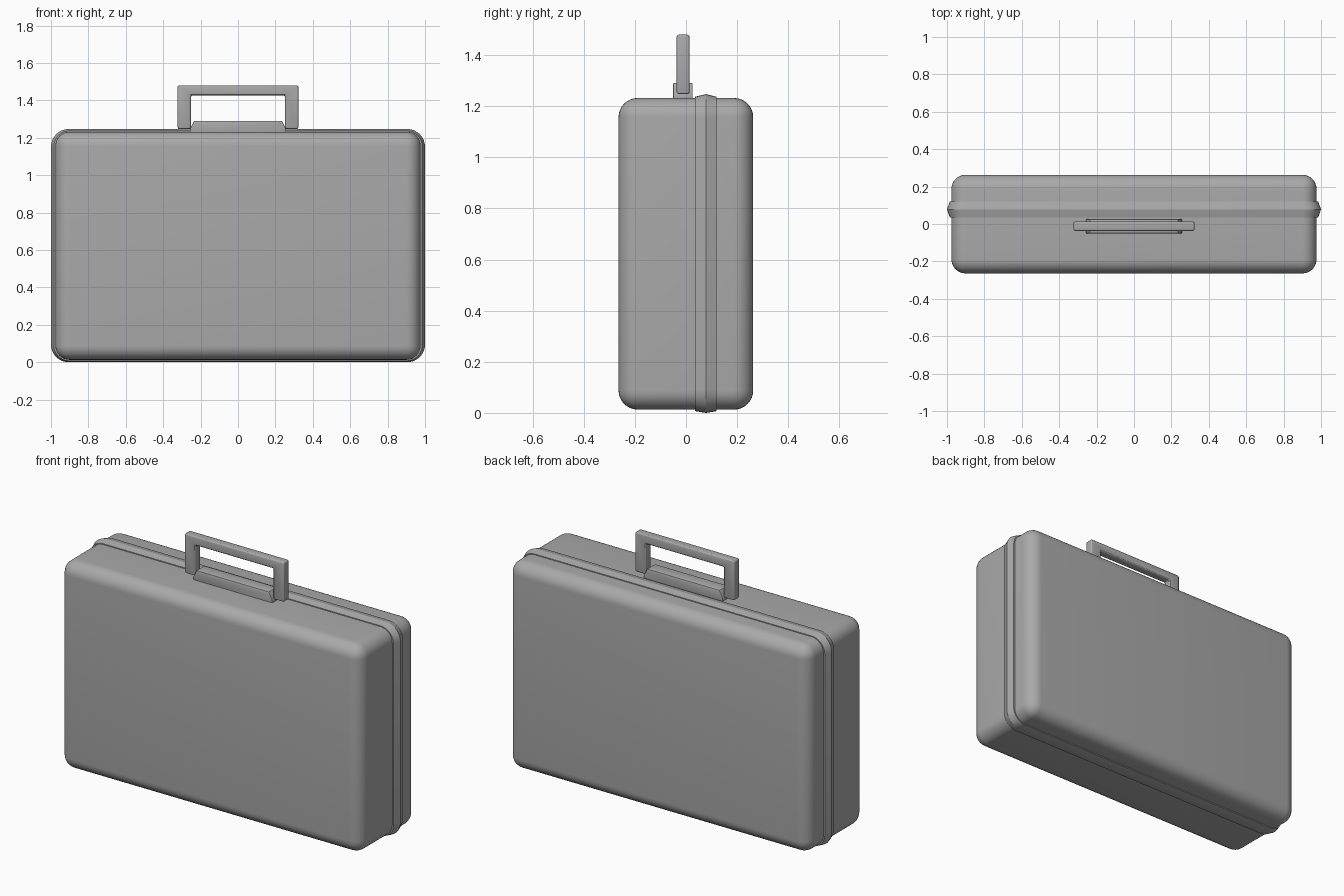
import bpy, bmesh, math

cube = bpy.data.objects.get("Cube")
if cube:
    bpy.data.objects.remove(cube, do_unlink=True)

grey = bpy.data.materials.new("case grey")
grey.use_nodes = True
grey.diffuse_color = (0.4, 0.4, 0.4, 1)
grey.node_tree.nodes["Principled BSDF"].inputs["Base Color"].default_value = (0.4, 0.4, 0.4, 1)


def loft(name, sections, bevel=0, segments=3):
    """Skin matching xz outlines placed at successive y positions, capped at both ends."""
    bm = bmesh.new()
    rings = [[bm.verts.new((x, y, z)) for x, z in outline] for y, outline in sections]
    for a, b in zip(rings, rings[1:]):
        for i in range(len(a)):
            j = (i + 1) % len(a)
            bm.faces.new((a[i], a[j], b[j], b[i]))
    bm.faces.new(rings[0])
    bm.faces.new(rings[-1])
    bmesh.ops.recalc_face_normals(bm, faces=bm.faces)
    mesh = bpy.data.meshes.new(name)
    bm.to_mesh(mesh)
    bm.free()
    mesh.materials.append(grey)
    obj = bpy.data.objects.new(name, mesh)
    bpy.context.collection.objects.link(obj)
    bpy.context.view_layer.objects.active = obj
    bpy.ops.object.select_all(action="DESELECT")
    obj.select_set(True)
    if bevel:
        mod = obj.modifiers.new("Rounded edges", "BEVEL")
        mod.width, mod.segments = bevel, segments
        mod.limit_method = "ANGLE"
        bpy.ops.object.modifier_apply(modifier=mod.name)
    bpy.ops.object.shade_smooth_by_angle(angle=math.radians(25))
    return obj


def rounded_rect(half, low, high, radius, steps=8):
    """Outline of an upright rectangle with round corners."""
    points = []
    corners = [(1, high - radius), (-1, high - radius), (-1, low + radius), (1, low + radius)]
    for quarter, (side, z) in enumerate(corners):
        for s in range(steps + 1):
            a = (quarter + s / steps) * math.pi / 2
            points.append((side * (half - radius) + radius * math.cos(a), z + radius * math.sin(a)))
    return points


def mirrored(half):
    """Complete a right-hand outline with its left-hand copy."""
    return half + [(-x, z) for x, z in reversed(half)]


# Main shell with generous rounded edges
box = mirrored([(0.976, 0.013), (0.976, 1.232)])
loft("case_body", [(-0.264, box), (0.263, box)], bevel=0.075, segments=8)

# Raised ridged band where the two halves meet
edge = rounded_rect(0.985, 0.007, 1.237, 0.085)
peak = rounded_rect(1.0, 0.0, 1.247, 0.095)
loft("closing_rim", [(0.036, edge), (0.078, peak), (0.12, edge)])

# Raised mount between the handle legs
mount = mirrored([(0.257, 1.215), (0.257, 1.247), (0.242, 1.277), (0.235, 1.291)])
loft("handle_mount", [(-0.05, mount), (0.026, mount)], bevel=0.005, segments=2)

# Squared carrying handle
handle = mirrored([(0.252, 1.426), (0.252, 1.247), (0.323, 1.247), (0.323, 1.48)])
loft("carrying_handle", [(-0.037, handle), (0.014, handle)], bevel=0.01, segments=3)
